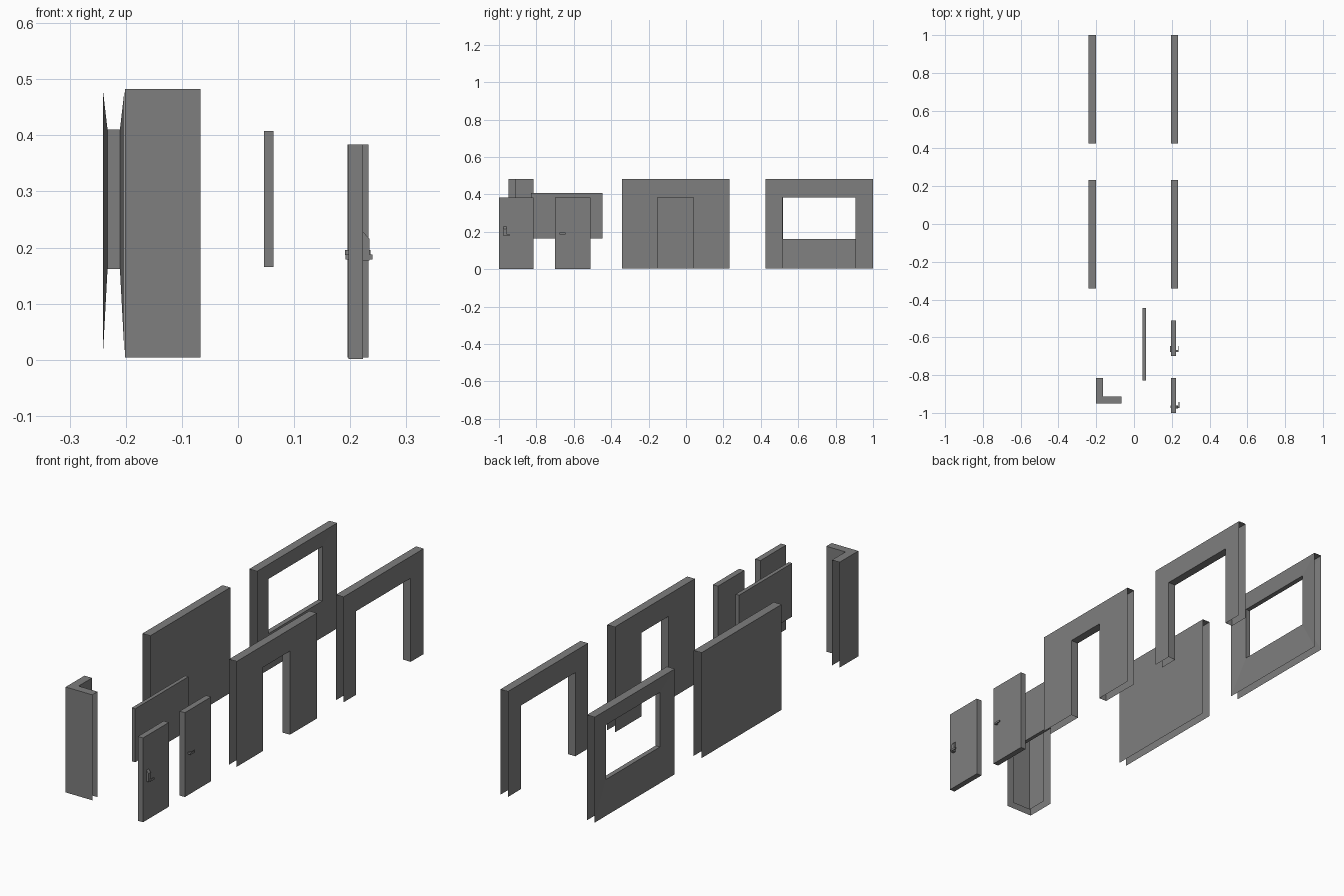
import bpy, bmesh

if "Cube" in bpy.data.objects:
    bpy.data.objects.remove(bpy.data.objects["Cube"])

Z0, Z1, DOOR = 0.004, 0.483, 0.384

dark = bpy.data.materials.new("dark_grey")
dark.diffuse_color = (0.21, 0.21, 0.21, 1)
dark.use_nodes = True
dark.node_tree.nodes["Principled BSDF"].inputs["Base Color"].default_value = dark.diffuse_color


def finish(name, bm):
    bmesh.ops.remove_doubles(bm, verts=bm.verts, dist=1e-5)
    bmesh.ops.recalc_face_normals(bm, faces=bm.faces)
    me = bpy.data.meshes.new(name)
    bm.to_mesh(me)
    bm.free()
    me.materials.append(dark)
    ob = bpy.data.objects.new(name, me)
    bpy.context.collection.objects.link(ob)
    return ob


def quad(bm, *pts):
    bm.faces.new([bm.verts.new(p) for p in pts])


def panel_wall(name, x0, x1, outline, bridged):
    """Two parallel skins (y, z outline) joined only along the bridged edges."""
    bm = bmesh.new()
    for x in (x0, x1):
        quad(bm, *[(x, y, z) for y, z in outline])
    for i in bridged:
        (ya, za), (yb, zb) = outline[i], outline[(i + 1) % len(outline)]
        quad(bm, (x0, ya, za), (x1, ya, za), (x1, yb, zb), (x0, yb, zb))
    return finish(name, bm)


def rect(y0, y1, z0, z1):
    return [(y0, z0), (y1, z0), (y1, z1), (y0, z1)]


def arch(y0, y1, a, b):
    return [(y0, Z0), (a, Z0), (a, DOOR), (b, DOOR), (b, Z0), (y1, Z0), (y1, Z1), (y0, Z1)]


def window_wall(name, x0, x1, outer, inner, inset):
    """Each skin slopes inwards from the wall border to the opening."""
    bm = bmesh.new()
    for i in range(4):
        j = (i + 1) % 4
        a, b, c, d = outer[i], outer[j], inner[j], inner[i]
        for x, xi in ((x0, x0 + inset), (x1, x1 - inset)):
            quad(bm, (x, *a), (x, *b), (xi, *c), (xi, *d))
        quad(bm, (x0 + inset, *d), (x1 - inset, *d), (x1 - inset, *c), (x0 + inset, *c))
    a, b = outer[2], outer[3]
    quad(bm, (x0, *a), (x1, *a), (x1, *b), (x0, *b))
    return finish(name, bm)


def box(name, x, y, z):
    """Closed box from (min, max) pairs."""
    bm = bmesh.new()
    bmesh.ops.create_cube(bm, size=1)
    for v in bm.verts:
        v.co = [r[0] if c < 0 else r[1] for c, r in zip(v.co, (x, y, z))]
    return finish(name, bm)


# Wall modules, open at their ends and underneath
panel_wall("solid_wall", -0.241, -0.202, rect(-0.342, 0.233, Z0, Z1), [2])
panel_wall("door_wall", 0.195, 0.233, arch(-0.342, 0.233, -0.153, 0.04), [1, 2, 3, 6])
panel_wall("wide_opening_wall", 0.195, 0.233, arch(0.425, 1.0, 0.516, 0.907), [1, 2, 3, 6])
window_wall("window_wall", -0.241, -0.202, rect(0.425, 1.0, Z0, Z1),
            rect(0.519, 0.906, 0.162, 0.410), 0.0085)

# Corner post, L-shaped plan with open arm ends
plan = [(-0.201, -0.95), (-0.067, -0.95), (-0.067, -0.912),
        (-0.163, -0.912), (-0.163, -0.815), (-0.201, -0.815)]
bm = bmesh.new()
quad(bm, *[(x, y, Z1) for x, y in plan])
for i in (0, 2, 3, 5):
    p, q = plan[i], plan[(i + 1) % 6]
    quad(bm, (*p, Z0), (*q, Z0), (*q, Z1), (*p, Z1))
finish("corner_wall", bm)

# Window pane
box("window_pane", (0.046, 0.063), (-0.828, -0.446), (0.165, 0.408))

# Doors
X0, X1 = 0.197, 0.223
box("front_door", (X0, X1), (-1.0, -0.815), (0.001, DOOR))
box("inner_door", (X0, X1), (-0.7, -0.511), (0.001, DOOR))

# Inner door lever on each side
for side, stem, lever in (("left", (0.192, X0), (0.191, 0.195)),
                          ("right", (X1, 0.234), (0.232, 0.236))):
    box("inner_lever_stem_" + side, stem, (-0.677, -0.668), (0.187, 0.196))
    box("inner_lever_" + side, lever, (-0.677, -0.645), (0.187, 0.196))

# Front door plate with a slanted top, and levers
bm = bmesh.new()
prof = [(X1, 0.177), (0.234, 0.177), (0.234, 0.216), (X1, 0.228)]
for y in (-0.976, -0.960):
    quad(bm, *[(x, y, z) for x, z in prof])
for i in range(4):
    (xa, za), (xb, zb) = prof[i], prof[(i + 1) % 4]
    quad(bm, (xa, -0.976, za), (xb, -0.976, zb), (xb, -0.960, zb), (xa, -0.960, za))
finish("front_door_plate", bm)
box("front_lever_right", (0.236, 0.240), (-0.974, -0.943), (0.179, 0.188))
box("front_lever_stem", (0.234, 0.240), (-0.974, -0.965), (0.179, 0.188))
box("front_lever_stem_left", (0.193, X0), (-0.974, -0.965), (0.179, 0.188))
box("front_lever_left", (0.192, 0.195), (-0.974, -0.960), (0.179, 0.188))
